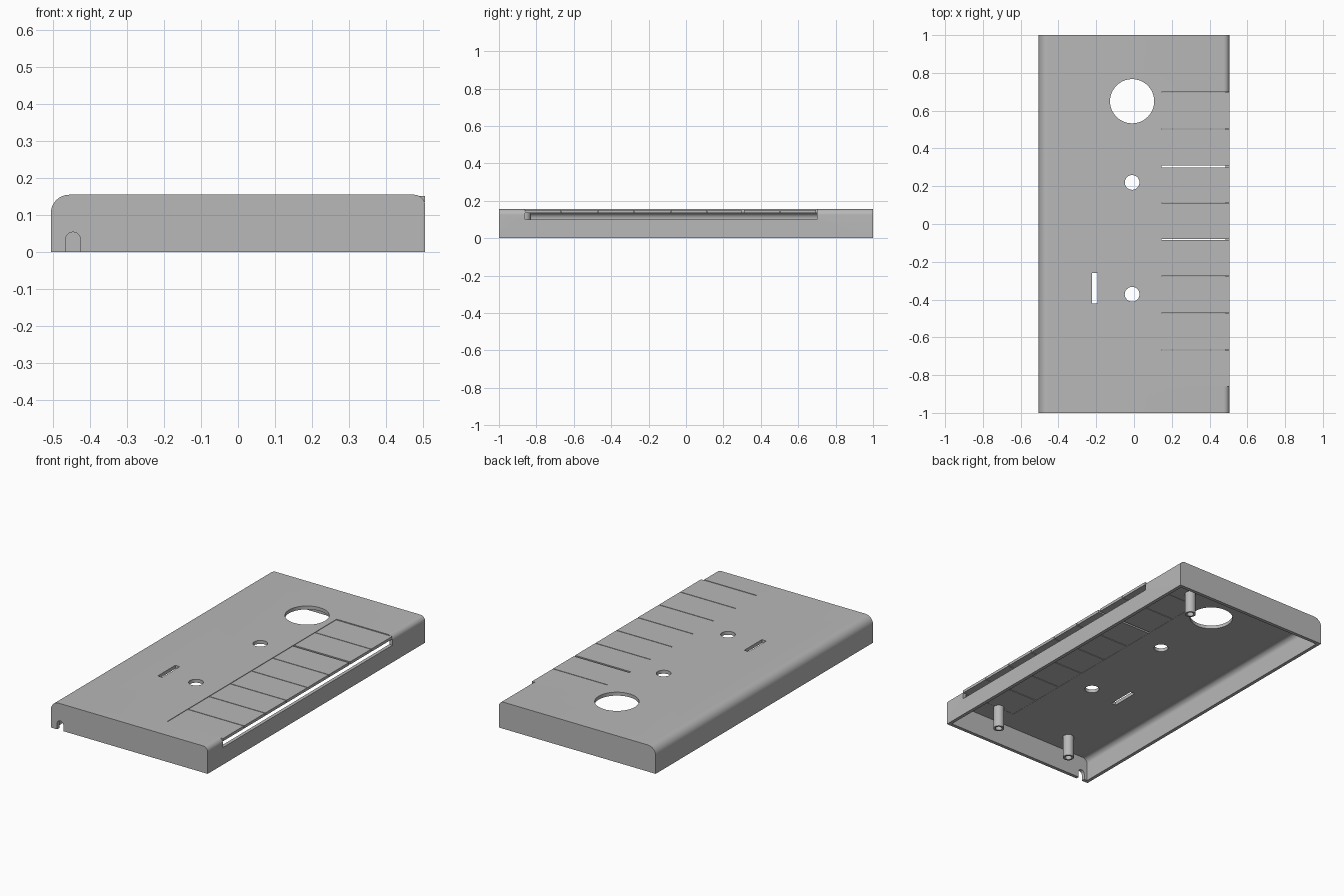
import bpy, bmesh, math

if "Cube" in bpy.data.objects:
    bpy.data.objects.remove(bpy.data.objects["Cube"])

grey = bpy.data.materials.new("light grey")
grey.diffuse_color = (0.48, 0.48, 0.48, 1)
grey.use_nodes = True
grey.node_tree.nodes["Principled BSDF"].inputs["Base Color"].default_value = grey.diffuse_color


def prism(name, points, axis, a, b):
    """Extrude a 2D outline along an axis ('x', 'y' or 'z') from a to b."""
    place = {"x": lambda p, t: (t, p[0], p[1]),
             "y": lambda p, t: (p[0], t, p[1]),
             "z": lambda p, t: (p[0], p[1], t)}[axis]
    bm = bmesh.new()
    lo = [bm.verts.new(place(p, a)) for p in points]
    hi = [bm.verts.new(place(p, b)) for p in points]
    n = len(points)
    bm.faces.new(lo)
    bm.faces.new(hi)
    for i in range(n):
        j = (i + 1) % n
        bm.faces.new((lo[i], lo[j], hi[j], hi[i]))
    bmesh.ops.recalc_face_normals(bm, faces=bm.faces)
    me = bpy.data.meshes.new(name)
    bm.to_mesh(me)
    bm.free()
    me.materials.append(grey)
    ob = bpy.data.objects.new(name, me)
    bpy.context.collection.objects.link(ob)
    return ob


def arc(cx, cy, r, a0, a1, n):
    return [(cx + r * math.cos(math.radians(a0 + (a1 - a0) * i / n)),
             cy + r * math.sin(math.radians(a0 + (a1 - a0) * i / n))) for i in range(n + 1)]


def circle(cx, cy, r, n):
    return arc(cx, cy, r, 0, 360, n)[:-1]


def rect(x0, x1, y0, y1):
    return [(x0, y0), (x1, y0), (x1, y1), (x0, y1)]


def cut(ob, cutters):
    """Subtract the cutters, bake the result and delete them."""
    for c in cutters:
        c.hide_render = True
        m = ob.modifiers.new("cut", 'BOOLEAN')
        m.operation, m.solver, m.object = 'DIFFERENCE', 'EXACT', c
    dg = bpy.context.evaluated_depsgraph_get()
    me = bpy.data.meshes.new_from_object(ob.evaluated_get(dg))
    ob.modifiers.clear()
    ob.data = me
    for c in cutters:
        bpy.data.objects.remove(c)


def smooth(ob):
    bpy.ops.object.select_all(action='DESELECT')
    ob.select_set(True)
    bpy.context.view_layer.objects.active = ob
    bpy.ops.object.shade_smooth_by_angle(angle=math.radians(30))


W, H, T = 0.505, 0.155, 0.02      # half width, height, wall thickness
KX, KY0, KY1 = 0.145, -0.86, 0.70  # key opening


def section(inset, base):
    """Cross-section with a large left and a small right rounding."""
    w, h = W - inset, H - inset
    rl, rr = 0.05 - inset, 0.03 - inset
    return ([(-w, base), (w, base)] + arc(w - rr, h - rr, rr, 0, 90, 8)
            + arc(-w + rl, h - rl, rl, 90, 180, 10))


# Cover shell, open underneath
shell = prism("cover_shell", section(0, 0), "y", -1, 1)
cut(shell, [
    prism("cavity", section(T, -0.1), "y", -1 + T, 1 - T),
    prism("key_opening", rect(KX, 0.7, KY0, KY1), "z", 0.10, 0.3),
    prism("large_hole", circle(-0.01, 0.65, 0.117, 64), "z", 0.1, 0.3),
    prism("small_hole_a", circle(-0.01, 0.22, 0.039, 40), "z", 0.1, 0.3),
    prism("small_hole_b", circle(-0.01, -0.372, 0.039, 40), "z", 0.1, 0.3),
    prism("window_slot", rect(-0.222, -0.193, -0.422, -0.26), "z", 0.1, 0.3),
    prism("cable_notch", [(-0.465, -0.1), (-0.425, -0.1)]
          + arc(-0.445, 0.034, 0.02, 0, 180, 14), "y", -1.1, -0.95),
])
smooth(shell)

# Row of eight flexible keys, slightly lower than the cover
pitch = (KY1 - KY0) / 8
for i in range(8):
    y0 = KY0 + i * pitch
    gap = 0.012 if i == 5 else 0.004
    prism(f"key_{i + 1}", rect(KX - 0.003, W, y0, y0 + pitch - gap), "z", 0.136, 0.152)

# Hollow screw posts
for i, (x, y) in enumerate([(0.25, 0.78), (0.25, -0.86), (-0.25, -0.86)]):
    post = prism(f"screw_post_{i + 1}", circle(x, y, 0.03, 32), "z", 0.005, 0.14)
    cut(post, [prism("bore", circle(x, y, 0.019, 32), "z", -0.1, 0.12)])
    smooth(post)
